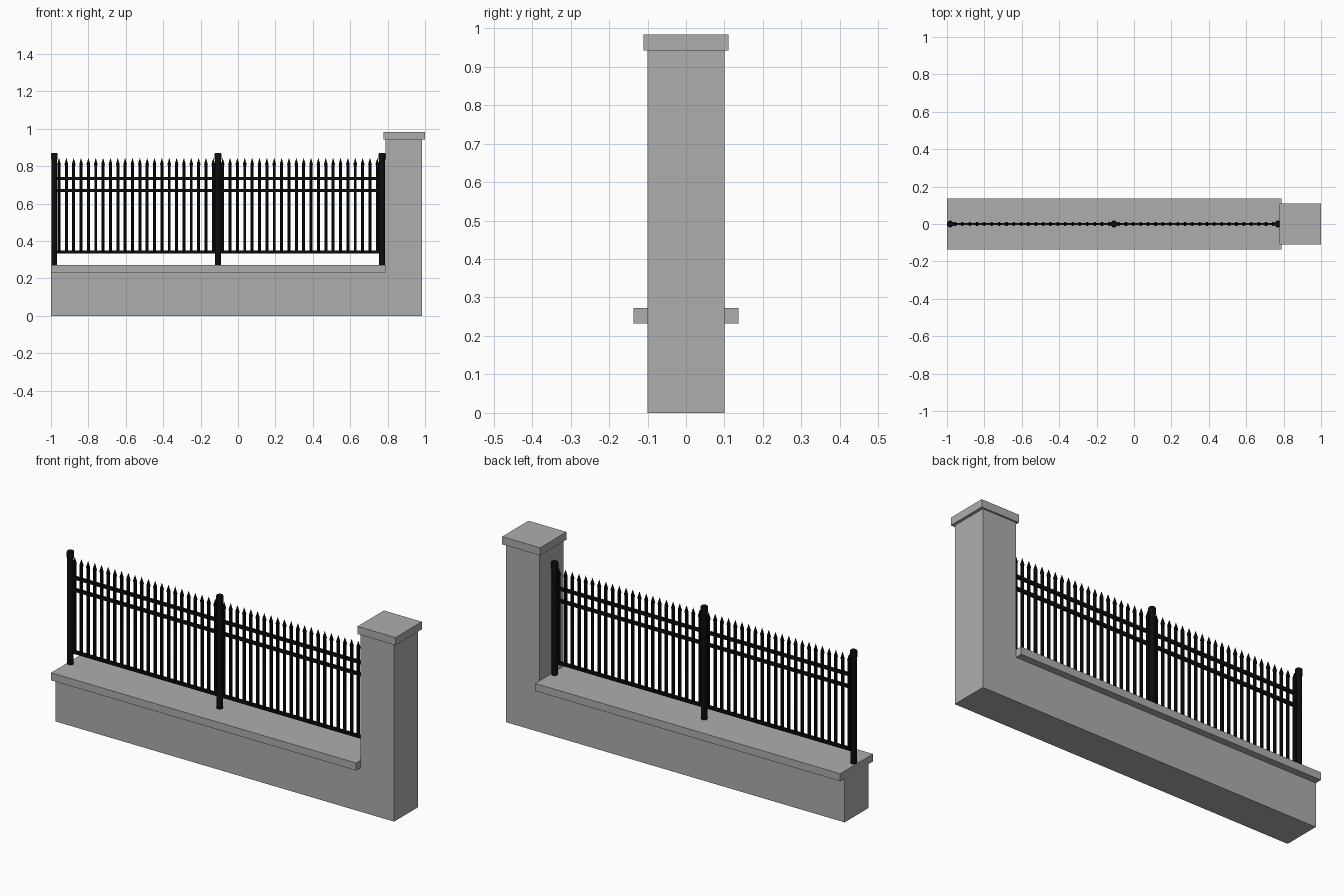
import bpy, bmesh, math

if "Cube" in bpy.data.objects:
    bpy.data.objects.remove(bpy.data.objects["Cube"])


def material(name, rgb):
    m = bpy.data.materials.new(name)
    m.diffuse_color = (*rgb, 1)
    m.use_nodes = True
    m.node_tree.nodes["Principled BSDF"].inputs["Base Color"].default_value = m.diffuse_color
    return m


stone = material("stone grey", (0.42, 0.42, 0.42))
iron = material("black iron", (0.004, 0.004, 0.004))


def finish(bm, name, mat, smooth=False):
    bmesh.ops.recalc_face_normals(bm, faces=bm.faces)
    me = bpy.data.meshes.new(name)
    bm.to_mesh(me)
    bm.free()
    me.materials.append(mat)
    ob = bpy.data.objects.new(name, me)
    bpy.context.collection.objects.link(ob)
    if smooth:
        bpy.ops.object.select_all(action='DESELECT')
        ob.select_set(True)
        bpy.context.view_layer.objects.active = ob
        bpy.ops.object.shade_smooth_by_angle(angle=math.radians(40))
    return ob


def box(name, mat, x0, x1, half_y, z0, z1):
    bm = bmesh.new()
    bmesh.ops.create_cube(bm, size=1)
    for v in bm.verts:
        v.co = (x0 + (v.co.x + 0.5) * (x1 - x0), v.co.y * 2 * half_y,
                z0 + (v.co.z + 0.5) * (z1 - z0))
    return finish(bm, name, mat)


def turned(name, mat, x, profile, sides):
    """Closed round part from (radius, height) pairs; radius 0 makes a tip."""
    bm = bmesh.new()
    rings = []
    for r, z in profile:
        n = sides if r else 1
        rings.append([bm.verts.new((x + r * math.cos(2 * math.pi * (i + 0.5) / sides),
                                    r * math.sin(2 * math.pi * (i + 0.5) / sides), z))
                      for i in range(n)])
    for a, b in zip(rings, rings[1:]):
        for i in range(sides):
            j = (i + 1) % sides
            if len(b) == 1:
                bm.faces.new((a[i], a[j], b[0]))
            else:
                bm.faces.new((a[i], a[j], b[j], b[i]))
    for ring in (rings[0], rings[-1]):
        if len(ring) > 1:
            bm.faces.new(ring)
    return finish(bm, name, mat, True)


# Masonry: low wall, coping slab, end pillar and its cap
box("low_wall", stone, -1.0, 0.788, 0.1, 0.0, 0.232)
box("wall_coping", stone, -1.0, 0.788, 0.137, 0.232, 0.272)
box("pillar", stone, 0.788, 0.985, 0.1, 0.0, 0.942)
box("pillar_cap", stone, 0.778, 1.0, 0.11, 0.942, 0.983)

# Iron posts with wider round caps
posts = (-0.982, -0.107, 0.77)
for i, x in enumerate(posts):
    turned(f"post_{i + 1}", iron, x,
           [(0.0155, 0.272), (0.0155, 0.835), (0.018, 0.835), (0.018, 0.866),
            (0.016, 0.87)], 16)

# Two fence bays: three rails and 22 pointed pickets each
for b, (x0, x1) in enumerate(zip(posts, posts[1:])):
    for rail, z in (("bottom", 0.341), ("middle", 0.671), ("top", 0.735)):
        box(f"{rail}_rail_{b + 1}", iron, x0, x1, 0.0065, z - 0.008, z + 0.008)
    first, last = x0 + 0.025, x1 - 0.025
    for k in range(22):
        turned(f"picket_{b + 1}_{k + 1}", iron, first + (last - first) * k / 21,
               [(0.0085, 0.335), (0.0085, 0.803), (0.0105, 0.81), (0, 0.845)], 8)
